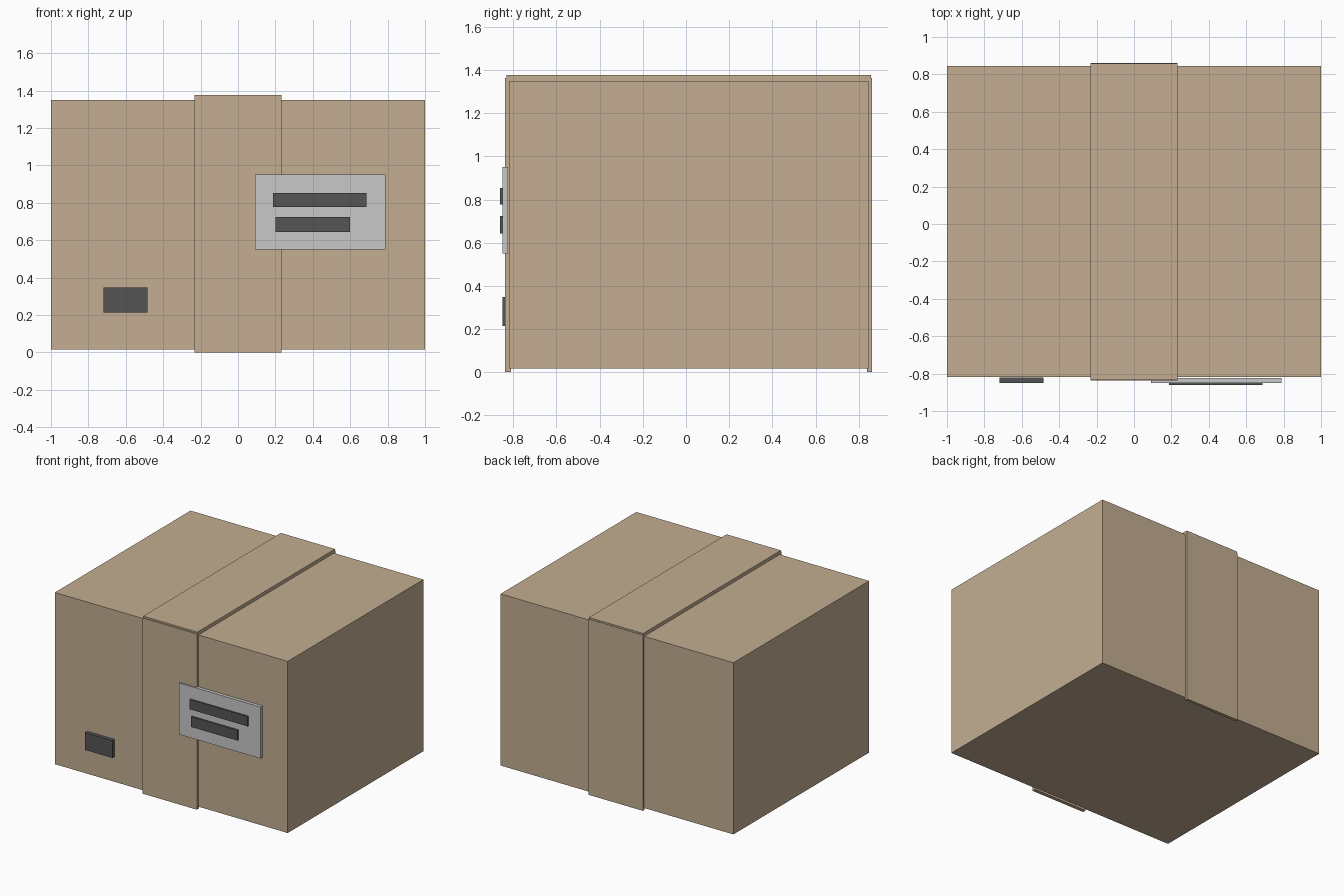
import bpy
import bmesh
from mathutils import Matrix, Vector

if "Cube" in bpy.data.objects:
    bpy.data.objects.remove(bpy.data.objects["Cube"])


def material(name, rgb):
    mat = bpy.data.materials.new(name)
    mat.diffuse_color = (*rgb, 1.0)
    mat.use_nodes = True
    mat.node_tree.nodes["Principled BSDF"].inputs["Base Color"].default_value = mat.diffuse_color
    return mat


cardboard = material("cardboard tan", (0.546, 0.423, 0.287))
paper = material("label grey", (0.578, 0.578, 0.578))
ink = material("dark grey", (0.091, 0.091, 0.091))


def block(name, x, y, z, mat):
    """Box from its (min, max) range along each axis."""
    size = Vector((x[1] - x[0], y[1] - y[0], z[1] - z[0]))
    centre = Vector((sum(x), sum(y), sum(z))) / 2
    bm = bmesh.new()
    bmesh.ops.create_cube(bm, size=1.0, matrix=Matrix.Translation(centre) @ Matrix.Diagonal((*size, 1)))
    mesh = bpy.data.meshes.new(name)
    bm.to_mesh(mesh)
    bm.free()
    mesh.materials.append(mat)
    obj = bpy.data.objects.new(name, mesh)
    bpy.context.collection.objects.link(obj)
    return obj


# Carton
block("carton", (-1, 1), (-0.818, 0.846), (0.016, 1.349), cardboard)

# Packing tape over the top and down the front and back
tape_x = (-0.233, 0.233)
block("tape_top", tape_x, (-0.831, 0.858), (1.349, 1.376), cardboard)
for side, y in (("front", (-0.838, -0.811)), ("back", (0.839, 0.862))):
    block("tape_" + side, tape_x, y, (0.0, 1.364), cardboard)

# Shipping label with two dark lines
block("label", (0.09, 0.788), (-0.85, -0.824), (0.55, 0.95), paper)
block("label_line_upper", (0.188, 0.687), (-0.862, -0.842), (0.777, 0.853), ink)
block("label_line_lower", (0.2, 0.598), (-0.862, -0.842), (0.643, 0.723), ink)

# Dark stamp in the lower corner
block("stamp", (-0.72, -0.484), (-0.85, -0.821), (0.214, 0.348), ink)
